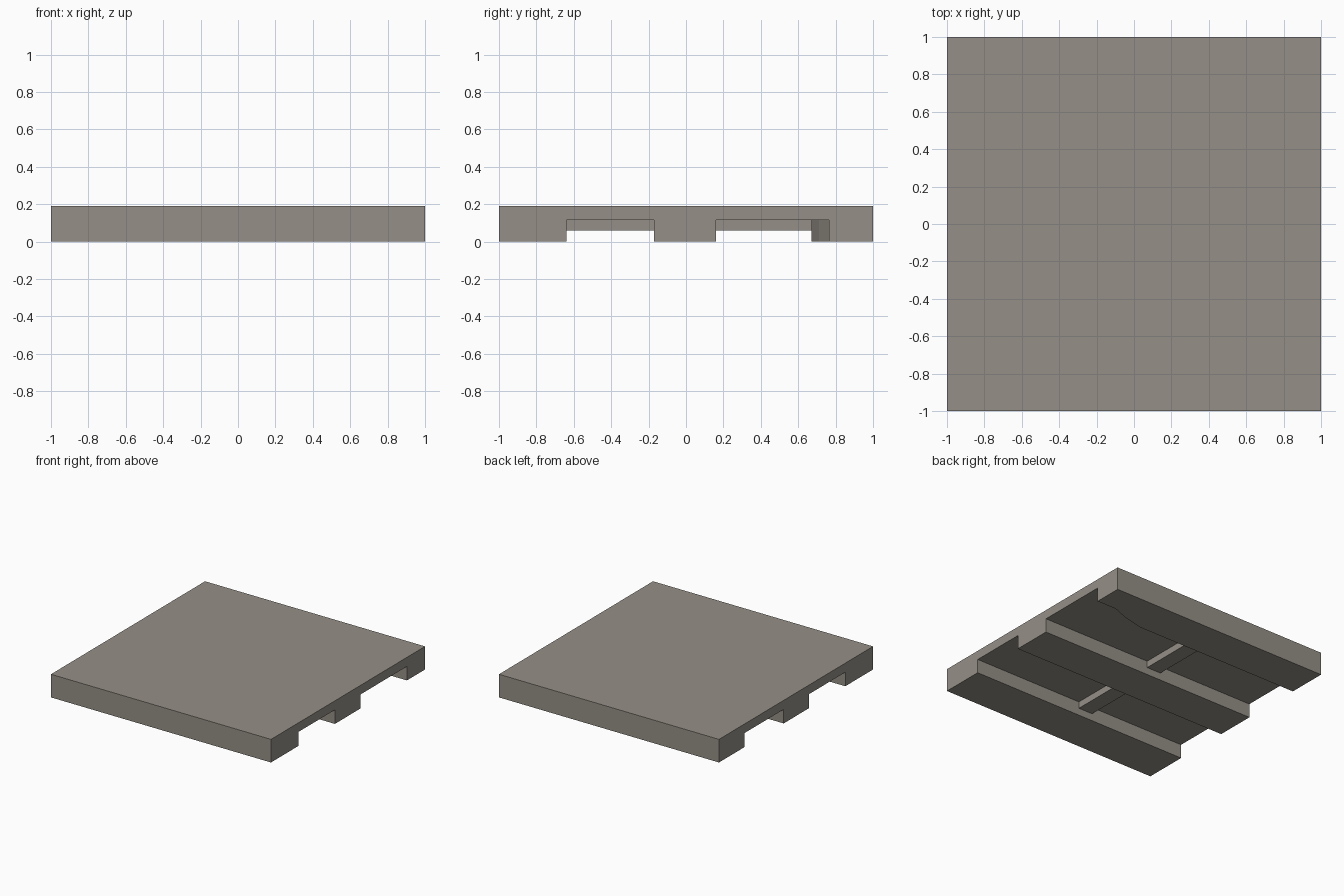
import bpy, bmesh

if "Cube" in bpy.data.objects:
    bpy.data.objects.remove(bpy.data.objects["Cube"])

stone = bpy.data.materials.new("warm grey stone")
stone.diffuse_color = (0.30, 0.275, 0.24, 1)
stone.use_nodes = True
stone.node_tree.nodes["Principled BSDF"].inputs["Base Color"].default_value = stone.diffuse_color

TOP, CEIL, RIB = 0.19, 0.115, 0.06


def prism(name, outline, z0, z1):
    """Extrude a plan outline (x, y) between two heights."""
    bm = bmesh.new()
    face = bm.faces.new([bm.verts.new((x, y, z0)) for x, y in outline])
    ext = bmesh.ops.extrude_face_region(bm, geom=[face])
    top = [g for g in ext["geom"] if isinstance(g, bmesh.types.BMVert)]
    bmesh.ops.translate(bm, verts=top, vec=(0, 0, z1 - z0))
    bmesh.ops.recalc_face_normals(bm, faces=bm.faces)
    mesh = bpy.data.meshes.new(name)
    bm.to_mesh(mesh)
    bm.free()
    mesh.materials.append(stone)
    ob = bpy.data.objects.new(name, mesh)
    bpy.context.collection.objects.link(ob)
    return ob


def rect(x0, x1, y0, y1):
    return [(x0, y0), (x1, y0), (x1, y1), (x0, y1)]


# slab, with the channels cut from below
slab = prism("slab", rect(-1, 1, -1, 1), 0, TOP)

# straight front channel, and back channel that flares at the right end
front_cut = rect(-1.1, 1.1, -0.64, -0.17)
back_cut = [(-1.1, 0.16), (1.1, 0.16), (1.1, 0.765), (0.82, 0.765),
            (0.68, 0.71), (0.50, 0.67), (-1.1, 0.67)]
for label, outline in (("front", front_cut), ("back", back_cut)):
    cutter = prism(label + "_channel_cutter", outline, -0.1, CEIL)
    cutter.hide_render = True
    cutter.hide_viewport = True
    cutter.display_type = 'WIRE'
    mod = slab.modifiers.new(label + " channel", 'BOOLEAN')
    mod.operation = 'DIFFERENCE'
    mod.solver = 'EXACT'
    mod.object = cutter

# cross ribs under the channel ceilings
for label, y0, y1 in (("front", -0.64, -0.17), ("back", 0.16, 0.67)):
    prism(label + "_rib", rect(-0.125, 0.005, y0, y1), RIB, CEIL)
